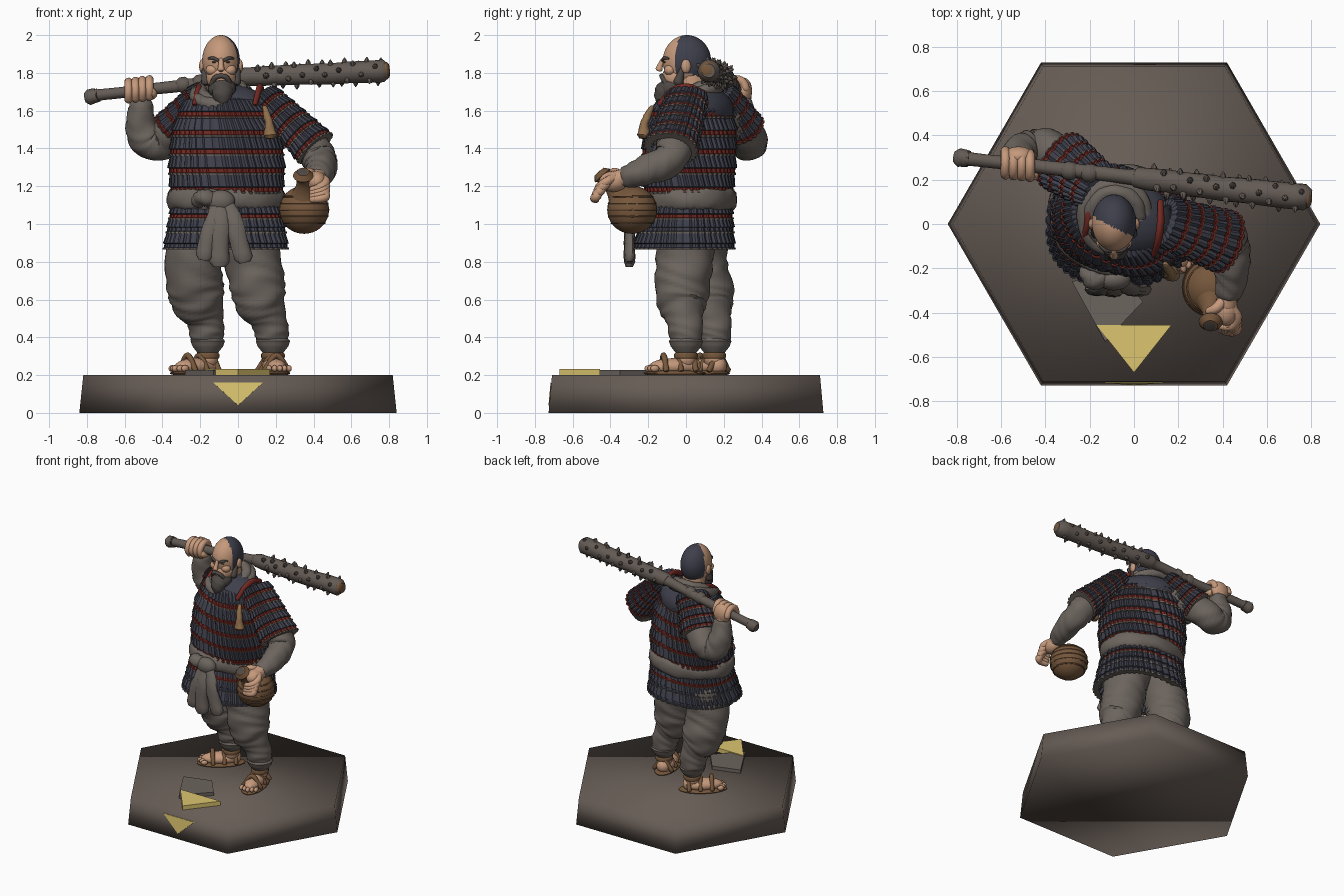
import bpy, bmesh, math, random
from mathutils import Vector, Matrix

random.seed(4)
cube = bpy.data.objects.get("Cube")
if cube:
    bpy.data.objects.remove(cube, do_unlink=True)


def paint(name, *rgb):
    m = bpy.data.materials.new(name)
    m.use_nodes = True
    m.diffuse_color = (*rgb, 1)
    m.node_tree.nodes["Principled BSDF"].inputs["Base Color"].default_value = (*rgb, 1)
    return m


earth = paint("dark earth", .135, .108, .092)
cloth = paint("grey cloth", .15, .128, .112)
blue = paint("dark blue", .048, .05, .07)
red = paint("dark red", .17, .022, .016)
skin = paint("skin", .56, .32, .2)
yellow = paint("yellow", .72, .56, .16)
brown = paint("brown leather", .18, .095, .045)
beard_grey = paint("beard grey", .075, .065, .06)
wood = paint("grey wood", .125, .102, .088)
tan = paint("tan cord", .27, .155, .07)


def finish(bm, name, *mats, angle=50):
    bmesh.ops.recalc_face_normals(bm, faces=bm.faces)
    me = bpy.data.meshes.new(name)
    bm.to_mesh(me)
    bm.free()
    for m in mats:
        me.materials.append(m)
    me.shade_smooth()
    me.set_sharp_from_angle(angle=math.radians(angle))
    ob = bpy.data.objects.new(name, me)
    bpy.context.collection.objects.link(ob)
    return ob


def bridge(bm, rings, mat_of=lambda i: 0):
    for i, (a, b) in enumerate(zip(rings, rings[1:])):
        for k in range(len(a)):
            j = (k + 1) % len(a)
            bm.faces.new((a[k], a[j], b[j], b[k])).material_index = mat_of(i)


def tube(name, pts, mat, folds=0, sides=14, steps=6, flat=1, side=None):
    """Rounded tube through (x, y, z, radius) points, with optional cloth folds."""
    p = [Vector(q) for q in pts]
    p = [2 * p[0] - p[1]] + p + [2 * p[-1] - p[-2]]
    path = []
    for a, b, c, d in zip(p, p[1:], p[2:], p[3:]):
        for s in range(steps):
            t = s / steps
            path.append(.5 * (2 * b + (c - a) * t + (2 * a - 5 * b + 4 * c - d) * t * t
                              + (3 * b - a - 3 * c + d) * t ** 3))
    path.append(p[-2])
    pos = [q.xyz for q in path]
    rad = [max(q.w, .002) for q in path]
    t0, t1 = (pos[1] - pos[0]).normalized(), (pos[-1] - pos[-2]).normalized()
    pos = [pos[0] - t0 * rad[0] * .5] + pos + [pos[-1] + t1 * rad[-1] * .5]
    rad = [rad[0] * .6] + rad + [rad[-1] * .6]
    bm, rings = bmesh.new(), []
    u = Vector(side) if side else t0.orthogonal()
    for i, c in enumerate(pos):
        t = (pos[min(i + 1, len(pos) - 1)] - pos[max(i - 1, 0)]).normalized()
        u = (u - t * u.dot(t)).normalized()
        v = t.cross(u)
        ring = []
        for k in range(sides):
            w = math.tau * k / sides
            r = rad[i] * (1 + folds * math.sin(i * 1.1 + 2.4 * math.sin(w * 2 + i * .3) + w))
            ring.append(bm.verts.new(c + (u * math.cos(w) + v * math.sin(w) * flat) * r))
        rings.append(ring)
    bridge(bm, rings)
    bm.faces.new(rings[0])
    bm.faces.new(rings[-1])
    return finish(bm, name, mat)


def blob(name, loc, size, mat, turn=0, tilt=0, seg=20):
    bm = bmesh.new()
    m = (Matrix.Translation(loc) @ Matrix.Rotation(turn, 4, 'Z')
         @ Matrix.Rotation(tilt, 4, 'X') @ Matrix.Diagonal((*size, 1)))
    bmesh.ops.create_uvsphere(bm, u_segments=seg, v_segments=seg * 2 // 3, radius=1, matrix=m)
    return finish(bm, name, mat)


def prism(name, pts, z0, z1, mat, top=1, angle=20):
    bm = bmesh.new()
    rings = [[bm.verts.new((x * s, y * s, z)) for x, y in pts] for z, s in ((z0, 1), (z1, top))]
    bridge(bm, rings)
    for r in rings:
        bm.faces.new(r)
    return finish(bm, name, mat, angle=angle)


def lamellar(name, profile, rows, matrix=Matrix(), scales=32):
    """Overlapping rows of narrow scales: grey hem, red lacing on some rows, blue plates."""
    def section(z):
        for a, b in zip(profile, profile[1:]):
            if z <= b[0] or b is profile[-1]:
                f = (z - a[0]) / (b[0] - a[0])
                return [p + (q - p) * f for p, q in zip(a, b)][1:]
    bm = bmesh.new()
    for low, high, laced in rows:
        rings = []
        for f, out in ((0, -.025), (0, .016), (.09, .018), (.12, .011), (.31, .011),
                       (.35, .02), (.9, .01), (1, -.02)):
            z = low + (high - low) * f
            cx, cy, rx, ry, turn = section(z)
            ring = []
            for k in range(scales * 3):
                w = math.tau * k / (scales * 3)
                c, s = math.cos(w), math.sin(w)
                o = out - (.011 if k % 3 == 0 else 0)
                x = (rx + o) * math.copysign(abs(c) ** .85, c)
                y = (ry + o) * math.copysign(abs(s) ** .85, s)
                q = Matrix.Rotation(turn, 2) @ Vector((x, y))
                ring.append(bm.verts.new(matrix @ Vector((cx + q.x, cy + q.y, z))))
            rings.append(ring)
        bridge(bm, rings, lambda i: 0 if i < 2 else 1 if i < 4 and laced else 2)
    return finish(bm, name, cloth, red, blue, angle=35)


# Hexagonal base, arrow marks and loose slab
hexagon = [(.84 * math.cos(i * math.pi / 3), .84 * math.sin(i * math.pi / 3)) for i in range(6)]
prism("base", hexagon, 0, .2, earth, .975, angle=180)
prism("top_arrow", [(-.17, -.455), (.17, -.455), (0, -.67)], .2, .232, yellow)
mark = prism("front_arrow", [(-.13, .16), (.13, .16), (0, .04)], 0, .004, yellow)
mark.matrix_world = Matrix.Translation((0, -.7275, 0)) @ Matrix.Rotation(math.radians(84.8), 4, 'X')
prism("stone_slab", [(-.28, -.26), (-.08, -.2), (.04, -.35), (-.13, -.53)], .2, .226, cloth)

# Legs, feet and sandals
legs = {
    "right": ([(-.2, .06, .98, .16), (-.235, .07, .78, .15), (-.225, .1, .66, .15),
               (-.205, .12, .57, .135), (-.175, .14, .5, .1), (-.165, .15, .42, .092),
               (-.16, .15, .36, .078)], (-.22, .11), (-.74, -.6)),
    "left": ([(.05, .0, .98, .16), (.085, -.01, .78, .15), (.105, -.02, .66, .145),
              (.125, -.02, .57, .13), (.16, -.01, .5, .098), (.18, 0, .42, .09),
              (.185, 0, .36, .077)], (.19, -.06), (.22, -.97)),
}
for tag, (path, mid, ahead) in legs.items():
    tube(tag + "_trouser", path, cloth, folds=.035, sides=32, steps=7)
    x, y = mid
    d = Vector((*ahead, 0)).normalized()
    s = Vector((-d.y, d.x, 0))
    turn = math.atan2(d.y, d.x)
    ax, ay = path[-1][:2]
    tube(tag + "_hem", [(ax, ay, .352, .082), (ax, ay, .38, .092)], cloth, sides=20)
    tube(tag + "_ankle", [(ax, ay, .36, .055), (ax, ay, .27, .055)], skin)
    tube(tag + "_ankle_cord", [(ax, ay, .295, .063), (ax, ay, .31, .063)], brown)
    blob(tag + "_sole", (x, y, .21), (.17, .08, .018), brown, turn)
    blob(tag + "_foot", (x, y, .245), (.14, .06, .045), skin, turn)
    blob(tag + "_heel", Vector((x, y, .25)) - d * .09, (.05, .05, .05), skin, turn)
    for i in range(5):
        at = Vector((x, y, .235)) + s * (i - 2) * .027 + d * (.14 - abs(i - 2) * .01)
        blob(tag + "_toe", at, (.025, .015, .018), skin, turn, seg=10)
    for k in (-.1, -.02, .06):
        c = Vector((x, y, .225)) + d * k
        tube(tag + "_strap", [(*(c + s * .066), .015), (c.x, c.y, .305, .016),
                              (*(c - s * .066), .015)], brown, sides=8)

# Body armour: chest, skirt, shoulder cap and cloth belt
body = [(.86, -.065, -.015, .32, .262, 0), (1.1, -.06, .015, .28, .215, -.1),
        (1.3, -.06, .015, .295, .225, -.25), (1.5, -.06, .02, .28, .215, -.4),
        (1.63, -.07, .035, .225, .175, -.5), (1.72, -.08, .05, .16, .13, -.5)]
lamellar("skirt_armour", body, [(.865, .96, 0), (.95, 1.05, 0), (1.025, 1.11, 1)], scales=44)
lamellar("chest_armour", body, [(1.16 + i * .1, 1.27 + i * .1, 1) for i in range(5)], scales=44)
blob("shoulder_cap", (-.06, .055, 1.6), (.25, .185, .14), blue, -.5)
belt = [(-.06 + .29 * math.cos(a), .015 + .228 * math.sin(a), 1.13, .055)
        for a in (i * math.tau / 16 for i in range(17))]
tube("belt", belt, cloth, folds=.1, flat=.5, side=(0, 0, 1), steps=4)

# Knotted sash hanging at the front
blob("sash_knot", (-.09, -.25, 1.12), (.075, .05, .06), cloth)
for x0, x1, z1, r in ((-.1, -.18, .83, .045), (-.09, -.1, .8, .055), (-.06, .03, .82, .05)):
    tube("sash_tail", [(x0, -.26, 1.12, .035), ((x0 + x1) / 2, -.295, 1.0, r * .9),
                       (x1, -.3, z1, r)], cloth, folds=.1, flat=.55, side=(1, 0, 0))
tube("sash_loop", [(-.12, -.24, 1.12, .04), (-.18, -.25, 1.14, .045), (-.22, -.21, 1.12, .035)],
     cloth, folds=.1)

# Sleeve armour, straps and tassel
for tag, low, high, n in (("left", (.41, -.08, 1.40), (.14, .01, 1.68), 5),
                          ("right", (-.33, .285, 1.5), (-.16, .16, 1.70), 4)):
    axis = Vector(high) - Vector(low)
    m = Matrix.Translation(low) @ axis.to_track_quat('Z', 'Y').to_matrix().to_4x4()
    step = axis.length / n
    lamellar(tag + "_sleeve_armour", [(0, 0, 0, .13, .1, 0), (axis.length, 0, 0, .1, .06, 0)],
             [(i * step, (i + 1.15) * step, 1) for i in range(n)], m, scales=22)
for x, y in ((-.23, .05), (.09, -.01)):
    tube("shoulder_strap", [(x, y - .13, 1.635, .015), (x + .02, y - .06, 1.705, .02),
                            (x + .03, y + .02, 1.725, .02), (x + .03, y + .11, 1.69, .016)],
         red, flat=.8)
tube("tassel", [(.14, -.18, 1.62, .012), (.155, -.205, 1.57, .02), (.165, -.22, 1.53, .022),
                (.17, -.225, 1.47, .036)], tan, folds=.08)

# Collar, head and face
for i in range(2):
    r = .11 + i * .03
    ring = [(-.085 + r * math.cos(a), .03 + r * 1.05 * math.sin(a),
             1.70 - i * .02 + .05 * math.sin(a), .035) for a in (k * math.tau / 12 for k in range(13))]
    tube("collar", ring, cloth, folds=.07, steps=4)
tube("neck", [(-.085, .05, 1.62, .085), (-.088, .02, 1.8, .08)], skin)
head = blob("head", (-.09, .005, 1.862), (.1, .128, .138), skin, seg=48)
head.data.materials.append(blue)
for f in head.data.polygons:
    c = f.center
    f.material_index = int(c.z > 1.80 - .3 * max(c.y, 0) and c.y > -.015 - .5 * (c.x + .09))
blob("jaw", (-.09, -.045, 1.775), (.08, .083, .075), skin)
blob("beard", (-.085, -.075, 1.718), (.075, .072, .06), beard_grey)
tube("beard_point", [(-.085, -.1, 1.72, .058), (-.08, -.12, 1.67, .05), (-.075, -.125, 1.63, .025)],
     beard_grey, folds=.07)
tube("nose", [(-.09, -.122, 1.87, .012), (-.09, -.136, 1.84, .015), (-.09, -.143, 1.818, .019)], skin)
for s in (-1, 1):
    x = -.09
    tube("moustache", [(x, -.13, 1.785, .012), (x + s * .03, -.124, 1.775, .014),
                       (x + s * .052, -.1, 1.735, .014)], beard_grey, sides=8)
    tube("brow", [(x + s * .014, -.124, 1.866, .008), (x + s * .042, -.116, 1.878, .009),
                  (x + s * .066, -.092, 1.876, .006)], beard_grey, sides=8)
    blob("eye", (x + s * .036, -.114, 1.857), (.014, .008, .005), beard_grey, seg=10)
    blob("cheek", (x + s * .045, -.084, 1.815), (.036, .032, .03), skin)
    blob("ear", (x + s * .1, .0, 1.835), (.016, .026, .037), skin, seg=12)
    tube("sideburn", [(x + s * .09, -.02, 1.82, .012), (x + s * .078, -.04, 1.75, .028)], beard_grey)

# Studded club resting behind the neck
tube("club", [(-.79, .3, 1.672, .042), (-.75, .295, 1.68, .038), (-.71, .29, 1.686, .03),
              (-.3, .245, 1.732, .032), (-.02, .213, 1.772, .035), (.05, .205, 1.78, .05),
              (.4, .16, 1.793, .055), (.77, .122, 1.81, .06)], wood, folds=.03, sides=18, steps=8)
for x in (-.29, -.2, .02):
    tube("club_ring", [(x - .015, .243 - (x + .3) * .115, 1.733 + (x + .3) * .142, .042),
                       (x + .015, .24 - (x + .3) * .115, 1.737 + (x + .3) * .142, .042)], wood)
blob("club_tip", (.782, .12, 1.811), (.022, .048, .048), brown)
for i in range(46):
    x = .09 + i * .0148
    a = i * 2.4 + random.uniform(-.2, .2)
    out = Vector((0, math.cos(a), math.sin(a)))
    c = Vector((x, .2 - (x - .05) * .115, 1.78 + (x - .05) * .042)) + out * .045
    tube("club_stud", [(*c, .018), (*(c + out * .02), .012), (*(c + out * .032), .004)],
         wood, sides=6, steps=1)

# Arms
tube("right_arm", [(-.2, .2, 1.6, .1), (-.37, .32, 1.46, .1), (-.46, .33, 1.43, .093),
                   (-.51, .32, 1.5, .085), (-.515, .29, 1.645, .06)], cloth, .045, 28, 8)
tube("left_arm", [(.2, -.02, 1.6, .09), (.38, -.06, 1.42, .095), (.43, -.09, 1.34, .09),
                  (.44, -.21, 1.285, .08), (.425, -.32, 1.245, .058)], cloth, .045, 28, 8)

# Right hand wrapped around the club handle
blob("right_palm", (-.52, .305, 1.705), (.07, .045, .07), skin)
tube("right_wrist", [(-.517, .295, 1.63, .048), (-.52, .3, 1.69, .048)], skin)
for i in range(4):
    x = -.58 + i * .037
    yc, zc = .245 - (x + .3) * .11, 1.733 + (x + .3) * .12
    tube("right_finger", [(x, yc + .054 * math.cos(a), zc + .054 * math.sin(a), .022)
                          for a in (0, .8, 1.6, 2.5, 3.3, 4.1)], skin, sides=10, steps=3)
tube("right_thumb", [(-.46, .285, 1.68, .024), (-.45, .225, 1.69, .022), (-.475, .215, 1.725, .018)], skin)

# Round jug with fine ribs, neck and rim
centre = Vector((.35, -.285, 1.075))
axis = Vector((-.02, -.65, .75)).normalized()
blob("jug", centre, (.132, .132, .127), brown, seg=28)
for h in (-.07, -.035, 0, .035, .07):
    r = math.sqrt(.13 ** 2 - h * h)
    tube("jug_rib", [(centre.x + r * math.cos(a), centre.y + r * math.sin(a), centre.z + h, .005)
                     for a in (k * math.tau / 14 for k in range(15))], brown, sides=6, steps=3)
tube("jug_neck", [(*(centre + axis * h), r) for h, r in
                  ((.08, .085), (.14, .05), (.19, .036), (.225, .04), (.24, .054))], brown, sides=18)
blob("jug_mouth", centre + axis * .264, (.034, .034, .005), beard_grey, 0, .7)

# Left hand holding the jug neck
blob("left_palm", (.415, -.385, 1.225), (.055, .075, .055), skin)
tube("left_wrist", [(.425, -.31, 1.25, .048), (.415, -.37, 1.235, .048)], skin)
for i in range(4):
    t = i * .028
    tube("left_finger", [(.43, -.37 - t, 1.25 - t * .6, .025), (.465, -.42 - t * .6, 1.225 - t * .9, .024),
                         (.44, -.46 - t * .3, 1.195 - t * .7, .023),
                         (.39, -.46 - t * .2, 1.18 - t * .6, .019)], skin, sides=10, steps=4)
tube("left_thumb", [(.4, -.35, 1.26, .026), (.37, -.38, 1.275, .023), (.335, -.395, 1.26, .018)], skin)
